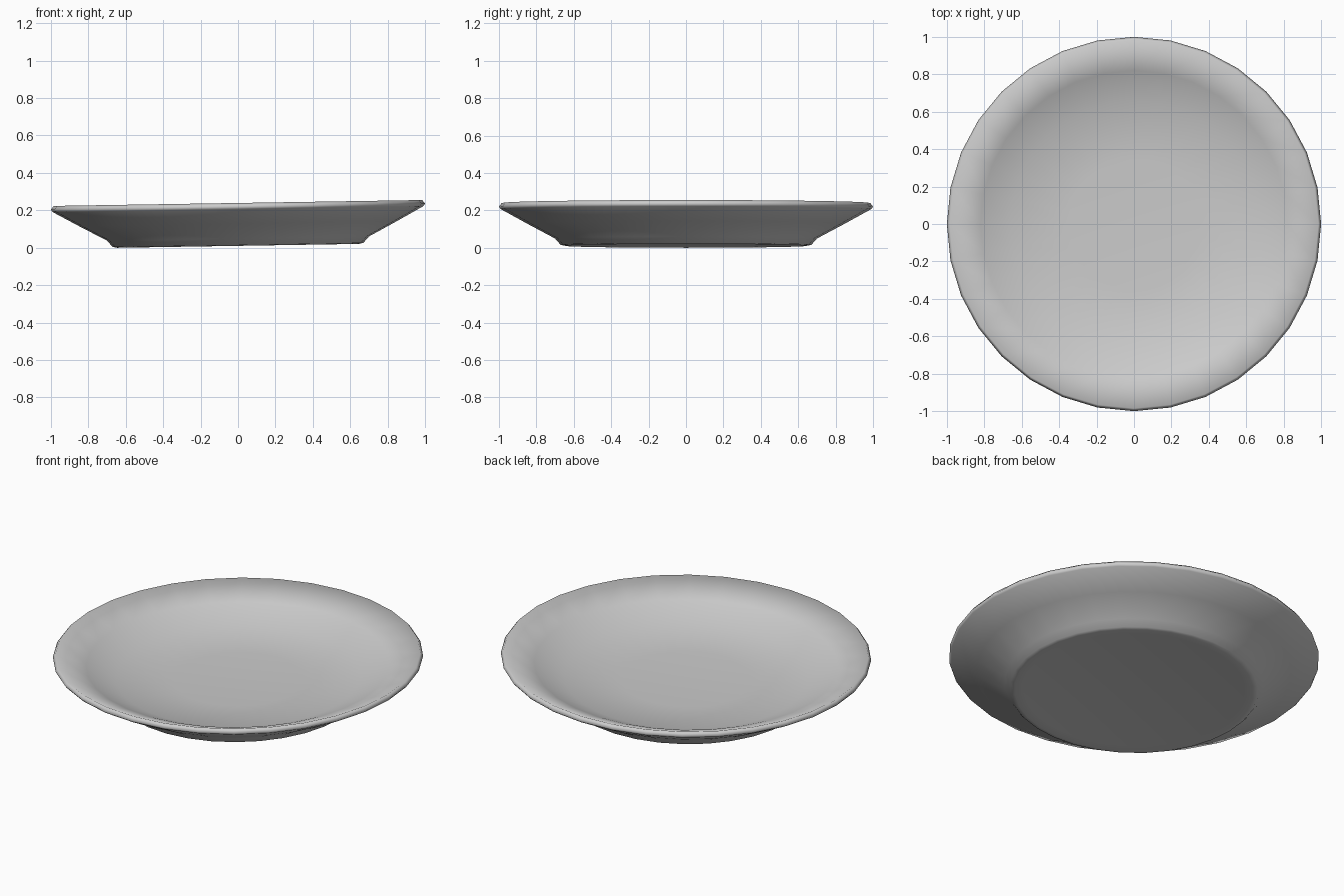
import bpy
import bmesh
import math

cube = bpy.data.objects.get("Cube")
if cube:
    bpy.data.objects.remove(cube, do_unlink=True)

SIDES = 32
TILT = 0.016  # the plate leans slightly, its left side higher

# Plain grey glaze
glaze = bpy.data.materials.new("plain_grey")
glaze.use_nodes = True
grey = (0.6, 0.6, 0.6, 1.0)
glaze.diffuse_color = grey
glaze.node_tree.nodes["Principled BSDF"].inputs["Base Color"].default_value = grey

# Cross-section from the underside centre, round the rim, to the inner centre
profile = [
    (0.0, 0.018), (0.6, 0.018), (0.645, 0.011), (0.67, 0.016), (0.7, 0.05),
    (0.85, 0.13), (0.99, 0.207), (1.0, 0.22), (0.985, 0.24),
    (0.82, 0.172), (0.66, 0.1), (0.35, 0.083), (0.0, 0.08),
]


def lathe(name, points, sides, material):
    """Spin a cross-section round the z axis into a closed smooth body."""
    bm = bmesh.new()
    verts = [bm.verts.new((r, 0, z)) for r, z in points]
    edges = [bm.edges.new(pair) for pair in zip(verts, verts[1:])]
    bmesh.ops.spin(bm, geom=verts + edges, cent=(0, 0, 0), axis=(0, 0, 1),
                   angle=math.tau, steps=sides, use_merge=False)
    bmesh.ops.remove_doubles(bm, verts=bm.verts, dist=0.0005)
    for v in bm.verts:
        v.co.z += TILT * v.co.x
    lowest = min(v.co.z for v in bm.verts)
    for v in bm.verts:
        v.co.z -= lowest
    bmesh.ops.recalc_face_normals(bm, faces=bm.faces)
    for face in bm.faces:
        face.smooth = True
    mesh = bpy.data.meshes.new(name)
    bm.to_mesh(mesh)
    bm.free()
    mesh.materials.append(material)
    obj = bpy.data.objects.new(name, mesh)
    bpy.context.collection.objects.link(obj)
    return obj


# Shallow plate with foot, sloping wall and rounded rim
lathe("plate", profile, SIDES, glaze)
